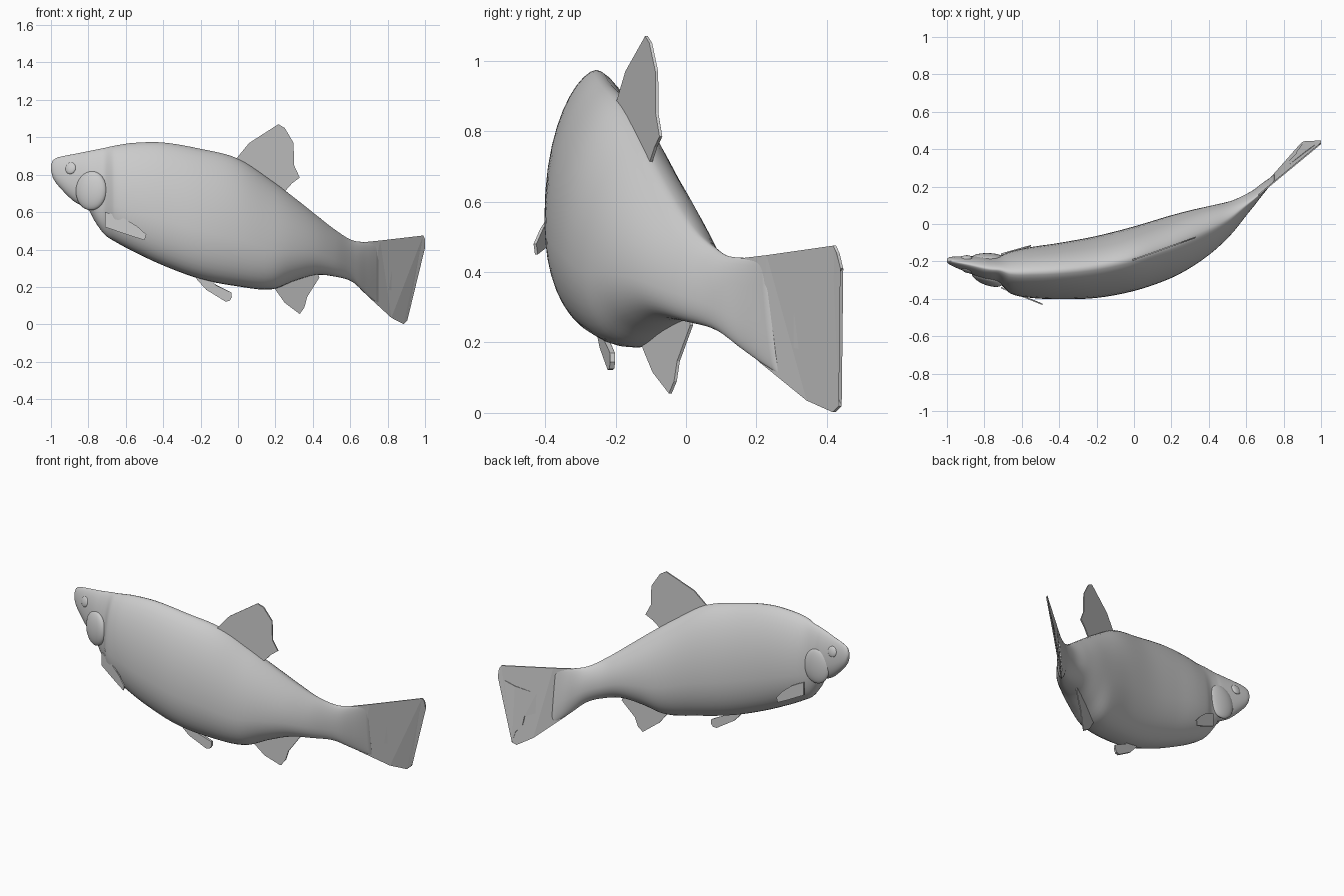
import bpy, bmesh, math
from mathutils import Vector

if "Cube" in bpy.data.objects:
    bpy.data.objects.remove(bpy.data.objects["Cube"])


def make_object(name, bm, smooth):
    bmesh.ops.recalc_face_normals(bm, faces=bm.faces)
    mesh = bpy.data.meshes.new(name)
    bm.to_mesh(mesh)
    bm.free()
    if smooth:
        mesh.shade_smooth()
    ob = bpy.data.objects.new(name, mesh)
    bpy.context.collection.objects.link(ob)
    return ob


def tail_y(x, z):
    # twisted plane of the swept tail
    t = min(max(z / 0.46, 0), 1)
    return (1 - t) * (0.14 + 1.06 * (x - 0.62)) + t * (0.14 + 0.83 * (x - 0.65))


# Body stations: x, top z, bottom z, near-side y, far-side y
ROWS = [
    (-1.0, .852, .825, -.203, -.187), (-.99, .876, .785, -.214, -.179),
    (-.96, .893, .74, -.230, -.174), (-.88, .91, .66, -.263, -.172),
    (-.80, .926, .612, -.297, -.174), (-.765, .933, .55, -.308, -.174),
    (-.715, .943, .482, -.322, -.168), (-.66, .955, .444, -.372, -.147),
    (-.56, .97, .39, -.394, -.125), (-.40, .972, .315, -.402, -.101),
    (-.20, .938, .242, -.395, -.064), (0.0, .886, .203, -.358, -.013),
    (.18, .768, .187, -.297, .041), (.30, .678, .232, -.235, .073),
    (.42, .583, .264, -.15, .10), (.52, .505, .255, -.055, .124),
    (.61, .45, .228, .055, .163), (.69, .44, .155, .14, .198),
    (.75, .44, .11, .238, .25),
]


def body_stations(steps):
    def slope(i, k):
        a, b = ROWS[max(i - 1, 0)], ROWS[min(i + 1, len(ROWS) - 1)]
        return (b[k] - a[k]) / (b[0] - a[0])
    for i in range(len(ROWS) - 1):
        a, b = ROWS[i], ROWS[i + 1]
        h = b[0] - a[0]
        for s in range(steps):
            t = s / steps
            yield [a[0] + h * t] + [
                (2*t**3 - 3*t**2 + 1) * a[k] + (t**3 - 2*t**2 + t) * h * slope(i, k)
                + (3*t**2 - 2*t**3) * b[k] + (t**3 - t**2) * h * slope(i + 1, k)
                for k in range(1, 5)]
    yield list(ROWS[-1])


# Body: pear-shaped rings lofted along the curved spine
bm = bmesh.new()
N = 40
rings = []
for x, top, bot, y0, y1 in body_stations(5):
    wide = bot + 0.37 * (top - bot)
    mid, half = (y0 + y1) / 2, (y1 - y0) / 2
    blend = min(max((x - 0.56) / 0.12, 0), 1)
    ring = []
    for j in range(N):
        a = 2 * math.pi * j / N
        c, s = math.cos(a), math.sin(a)
        z = wide + s * ((top - wide) if s > 0 else (wide - bot))
        w = math.copysign(abs(c) ** (1.25 if s > 0 else 0.82), c)
        y = mid * (1 - blend) + tail_y(x, z) * blend + half * w
        ring.append(bm.verts.new((x, y, z)))
    rings.append(ring)
for r, q in zip(rings, rings[1:]):
    for j in range(N):
        k = (j + 1) % N
        bm.faces.new((r[j], r[k], q[k], q[j]))
bm.faces.new(rings[0])
bm.faces.new(rings[-1])
make_object("body", bm, True)


# Fins: thin sheets cut from an outline in x and z, bent by a y function
def fin(name, outline, y_of, t=0.004):
    bm = bmesh.new()
    sides = [[bm.verts.new((x, y_of(x, z) + d, z)) for x, z in outline] for d in (-t, t)]
    n = len(outline)
    caps = [bm.faces.new(side) for side in sides]
    for i in range(n):
        k = (i + 1) % n
        bm.faces.new((sides[0][i], sides[0][k], sides[1][k], sides[1][i]))
    bmesh.ops.triangulate(bm, faces=caps)
    make_object(name, bm, False)


fin("tail_fin", [(.65, .437), (.76, .448), (.99, .475), (1.0, .455), (1.0, .41), (.92, .35),
                 (.825, .30), (.805, .185), (.865, .17), (.87, .115), (.895, .08),
                 (.905, .02), (.885, .002), (.82, .035), (.70, .145), (.62, .225)], tail_y)
fin("dorsal_fin", [(-.01, .86), (-.01, .885), (.06, .97), (.216, 1.07), (.25, 1.05), (.297, .97),
                   (.30, .85), (.315, .815), (.33, .785), (.29, .755), (.25, .71), (.22, .68)],
    lambda x, z: -.19 + .36 * x)
fin("anal_fin", [(.19, .22), (.2, .185), (.25, .115), (.33, .055), (.355, .09), (.37, .147),
                 (.435, .25), (.42, .29), (.3, .27)], lambda x, z: -.12 + .58 * (x - .2))
fin("pelvic_fin", [(-.23, .27), (-.22, .24), (-.17, .185), (-.067, .122), (-.045, .125),
                   (-.033, .145), (-.035, .17), (-.12, .21), (-.16, .26)],
    lambda x, z: -.245 + .22 * (x + .2), 0.007)
PECTORAL = [(-.71, .60), (-.68, .592), (-.607, .565), (-.54, .525), (-.49, .48),
            (-.50, .45), (-.58, .475), (-.71, .52)]
fin("pectoral_fin_near", PECTORAL, lambda x, z: -.345 - .4 * (x + .7))
fin("pectoral_fin_far", [(-.71 + .72 * (x + .71), z) for x, z in PECTORAL],
    lambda x, z: -.158 + .28 * (x + .7))


# Eyes and gill covers: flattened spheres set into both sides of the head
def bump(name, loc, size, turn, tilt=0):
    bpy.ops.mesh.primitive_uv_sphere_add(segments=32, ring_count=16, location=loc,
                                         rotation=(tilt, 0, turn))
    ob = bpy.context.object
    ob.name = name
    ob.scale = size
    ob.data.shade_smooth()


bump("eye_near", (-.895, -.246, .835), (.03, .012, .032), -.4, -.25)
bump("eye_far", (-.895, -.181, .835), (.03, .012, .032), 0, .25)
bump("gill_cover_near", (-.785, -.292, .715), (.087, .034, .105), -.36, -.06)
bump("gill_cover_far", (-.785, -.182, .715), (.087, .026, .105), 0, .06)
